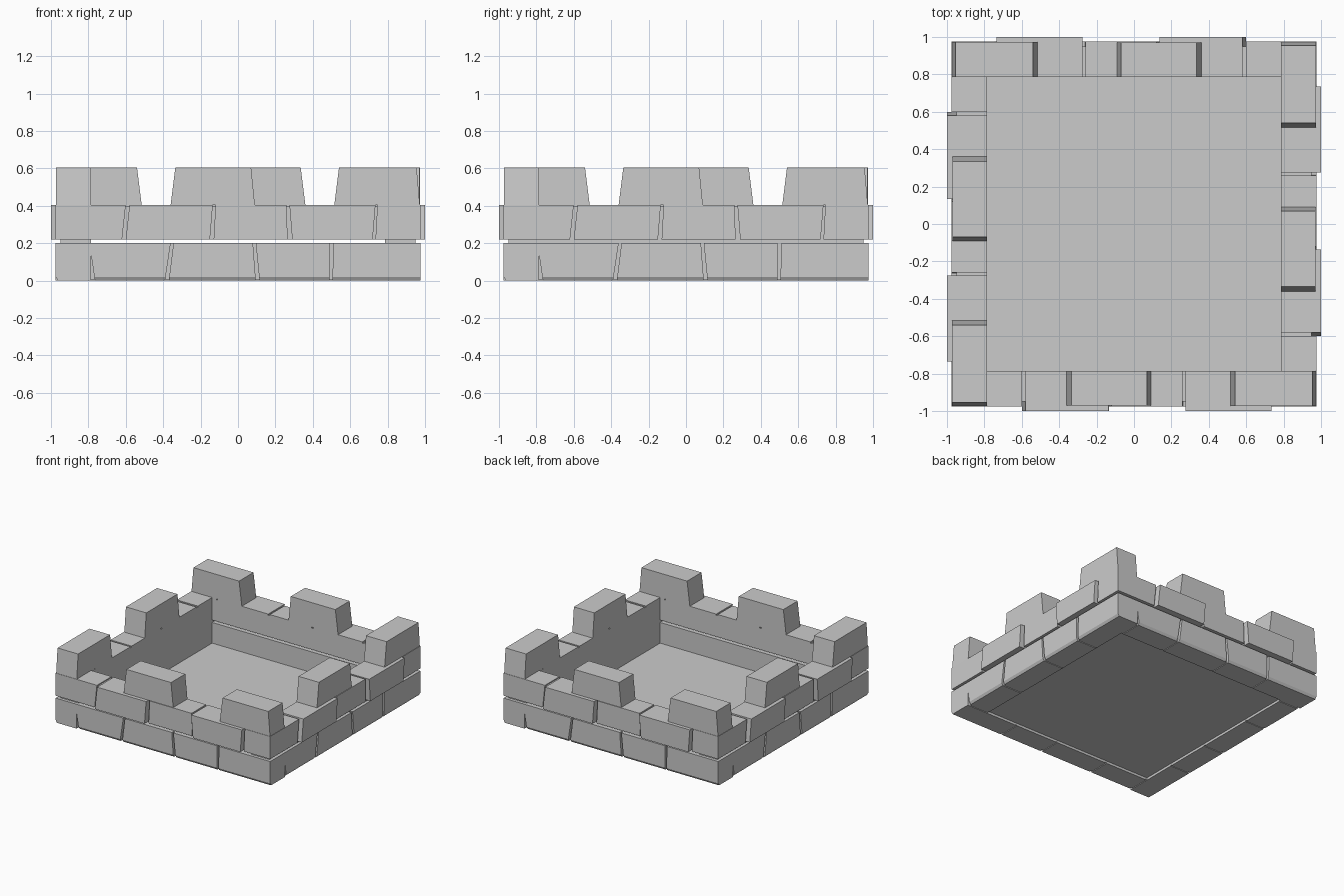
import bpy, bmesh, math
from mathutils import Matrix

if "Cube" in bpy.data.objects:
    bpy.data.objects.remove(bpy.data.objects["Cube"])

stone = bpy.data.materials.new("grey stone")
stone.diffuse_color = (0.6, 0.6, 0.6, 1)
stone.use_nodes = True
stone.node_tree.nodes["Principled BSDF"].inputs["Base Color"].default_value = stone.diffuse_color
INNER = 0.785


def finish(bm, name, turn=0):
    bmesh.ops.recalc_face_normals(bm, faces=bm.faces)
    bm.transform(Matrix.Rotation(turn * math.pi / 2, 4, 'Z'))
    me = bpy.data.meshes.new(name)
    bm.to_mesh(me)
    bm.free()
    me.materials.append(stone)
    ob = bpy.data.objects.new(name, me)
    bpy.context.collection.objects.link(ob)
    return ob


def add_brick(bm, bottom, top, z0, z1, outer, chamfer):
    """Brick on the front wall: slanted ends, optional chamfer under the outer edge."""
    profile = [(-INNER, z0), (-INNER, z1), (-outer, z1)]
    if chamfer:
        profile += [(-outer, z0 + 0.02), (-outer + 0.012, z0)]
    else:
        profile += [(-outer, z0)]
    ends = []
    for k in (0, 1):
        ring = []
        for y, z in profile:
            t = (z - z0) / (z1 - z0)
            ring.append(bm.verts.new((bottom[k] * (1 - t) + top[k] * t, y, z)))
        bm.faces.new(ring)
        ends.append(ring)
    n = len(profile)
    for i in range(n):
        j = (i + 1) % n
        bm.faces.new((ends[0][i], ends[0][j], ends[1][j], ends[1][i]))


def box(name, x0, x1, y0, y1, z0, z1):
    bm = bmesh.new()
    bmesh.ops.create_cube(bm, size=1)
    for v in bm.verts:
        v.co = ((x0 + x1) / 2 + v.co.x * (x1 - x0),
                (y0 + y1) / 2 + v.co.y * (y1 - y0),
                (z0 + z1) / 2 + v.co.z * (z1 - z0))
    return finish(bm, name)


# Each brick: bottom span, top span, outer distance
lower = [((-0.765, -0.39), (-0.795, -0.36), 0.975),
         ((-0.37, 0.095), (-0.345, 0.08), 0.975),
         ((0.115, 0.49), (0.095, 0.49), 0.975),
         ((0.505, 0.975), (0.51, 0.975), 0.975)]
upper = [((-0.975, -0.62), (-0.975, -0.60), 0.975),
         ((-0.60, -0.15), (-0.58, -0.135), 1.0),
         ((-0.13, 0.265), (-0.12, 0.26), 0.975),
         ((0.29, 0.72), (0.275, 0.735), 1.0),
         ((0.735, 0.79), (0.745, 0.79), 0.975)]
merlons = [((-0.36, 0.09), (-0.335, 0.07), 0.97),
           ((0.515, 0.972), (0.54, 0.955), 0.972)]
courses = [("lower_bricks", lower, 0.0, 0.2, True),
           ("upper_bricks", upper, 0.22, 0.405, False),
           ("merlons", merlons, 0.405, 0.605, False)]

# The four walls are the front wall turned about the centre
for turn, side in enumerate(("front", "right", "back", "left")):
    for name, bricks, z0, z1, chamfer in courses:
        bm = bmesh.new()
        for bottom, top, outer in bricks:
            add_brick(bm, bottom, top, z0, z1, outer, chamfer)
        finish(bm, side + "_" + name, turn)

# Recessed mortar behind the joints: open slot in front and back, solid at the sides
M = 0.95
for s, fb, lr in ((-1, "front", "left"), (1, "back", "right")):
    a, b = sorted((s * INNER, s * M))
    box(fb + "_lower_mortar", -INNER, INNER, a, b, 0.005, 0.2)
    box(fb + "_upper_mortar", -INNER, INNER, a, b, 0.22, 0.395)
    box(lr + "_mortar", a, b, -M, M, 0.005, 0.395)

# Floor slab
box("floor", -INNER, INNER, -INNER, INNER, 0.02, 0.03)
